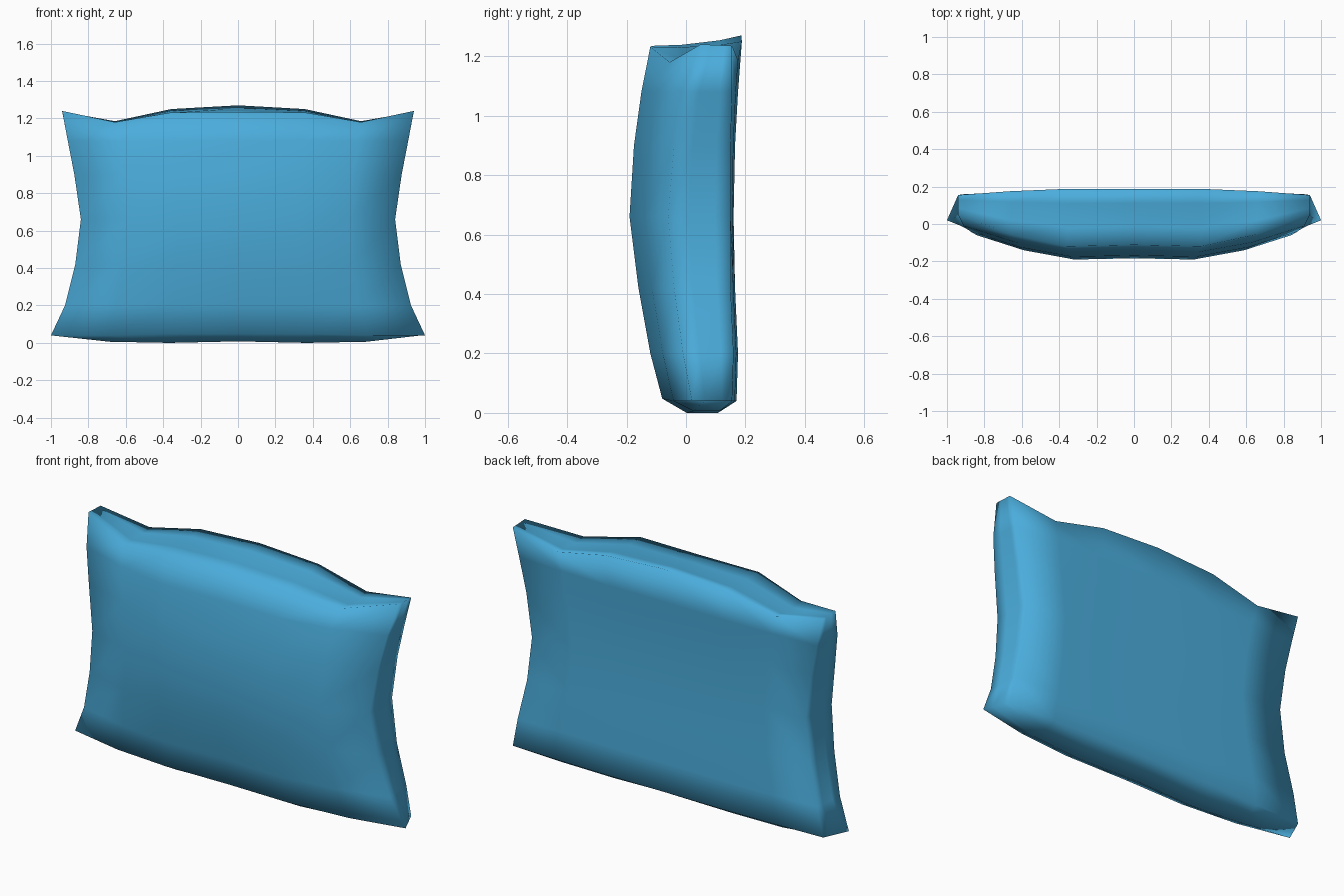
import bpy, bmesh

if "Cube" in bpy.data.objects:
    bpy.data.objects.remove(bpy.data.objects["Cube"])

# Height rows: z, half width, front y (middle, edge), back y (middle, edge), back width factor
ROWS = [
    (0.045, 1.00, -0.08, 0.02, 0.17, 0.155, 0.94),
    (0.20, 0.925, -0.12, -0.01, 0.175, 0.16, 0.98),
    (0.42, 0.87, -0.16, -0.04, 0.165, 0.15, 0.985),
    (0.66, 0.84, -0.19, -0.06, 0.16, 0.15, 0.985),
    (0.90, 0.875, -0.175, -0.04, 0.165, 0.15, 0.985),
    (1.08, 0.91, -0.15, -0.01, 0.175, 0.155, 0.99),
    (1.235, 0.94, -0.12, 0.05, 0.188, 0.155, 1.0),
]
# Columns from middle to edge: width fraction, bulge, front top z, back top z, underside z
COLS = [
    (0.0, 0.95, 1.235, 1.27, 0.008),
    (0.38, 1.0, 1.232, 1.25, 0.0),
    (0.70, 0.62, 1.18, 1.185, 0.006),
    (1.0, 0.0, 1.24, 1.235, 0.04),
]
DEPTH = [0.0, 0.33, 0.75, 1.0]
NX, NZ, ND = 6, len(ROWS) - 1, len(DEPTH) - 1


def point(i, j, k):
    """Position of a lattice point: i across, j up, k front to back."""
    frac, bulge, top_f, top_b, under = COLS[abs(i - 3)]
    z, half, fm, fe, bm, be, shrink = ROWS[j]
    t = DEPTH[k]
    front = fe + (fm - fe) * bulge
    back = be + (bm - be) * bulge
    side = 1 if i > 3 else -1
    x = side * frac * half * (1 + (shrink - 1) * t)
    if j == NZ:
        z = top_f + (top_b - top_f) * t
        if 0 < k < ND and 0 < i < NX:
            z -= 0.008
    elif j == 0:
        if 0 < k < ND:
            z = under
        else:
            z = 0.04 + (0.008 if k == 0 and abs(i - 3) < 2 else 0)
    return x, front + (back - front) * t, z


# Cushion: stitched panels over the outside of the lattice
bm = bmesh.new()
verts = {}


def vert(*key):
    if key not in verts:
        verts[key] = bm.verts.new(point(*key))
    return verts[key]


def quad(*keys):
    bm.faces.new([vert(*key) for key in keys])


# Front and back panels
for i in range(NX):
    for j in range(NZ):
        for k in (0, ND):
            quad((i, j, k), (i + 1, j, k), (i + 1, j + 1, k), (i, j + 1, k))
# Top and bottom gussets
for i in range(NX):
    for k in range(ND):
        for j in (0, NZ):
            quad((i, j, k), (i + 1, j, k), (i + 1, j, k + 1), (i, j, k + 1))
# Side gussets
for j in range(NZ):
    for k in range(ND):
        for i in (0, NX):
            quad((i, j, k), (i, j + 1, k), (i, j + 1, k + 1), (i, j, k + 1))

bmesh.ops.recalc_face_normals(bm, faces=bm.faces)
for face in bm.faces:
    face.smooth = True
mesh = bpy.data.meshes.new("cushion")
bm.to_mesh(mesh)
bm.free()

# Blue fabric
fabric = bpy.data.materials.new("blue_fabric")
fabric.diffuse_color = (0.07, 0.42, 0.72, 1)
fabric.use_nodes = True
fabric.node_tree.nodes["Principled BSDF"].inputs["Base Color"].default_value = fabric.diffuse_color
mesh.materials.append(fabric)
cushion = bpy.data.objects.new("cushion", mesh)
bpy.context.collection.objects.link(cushion)
